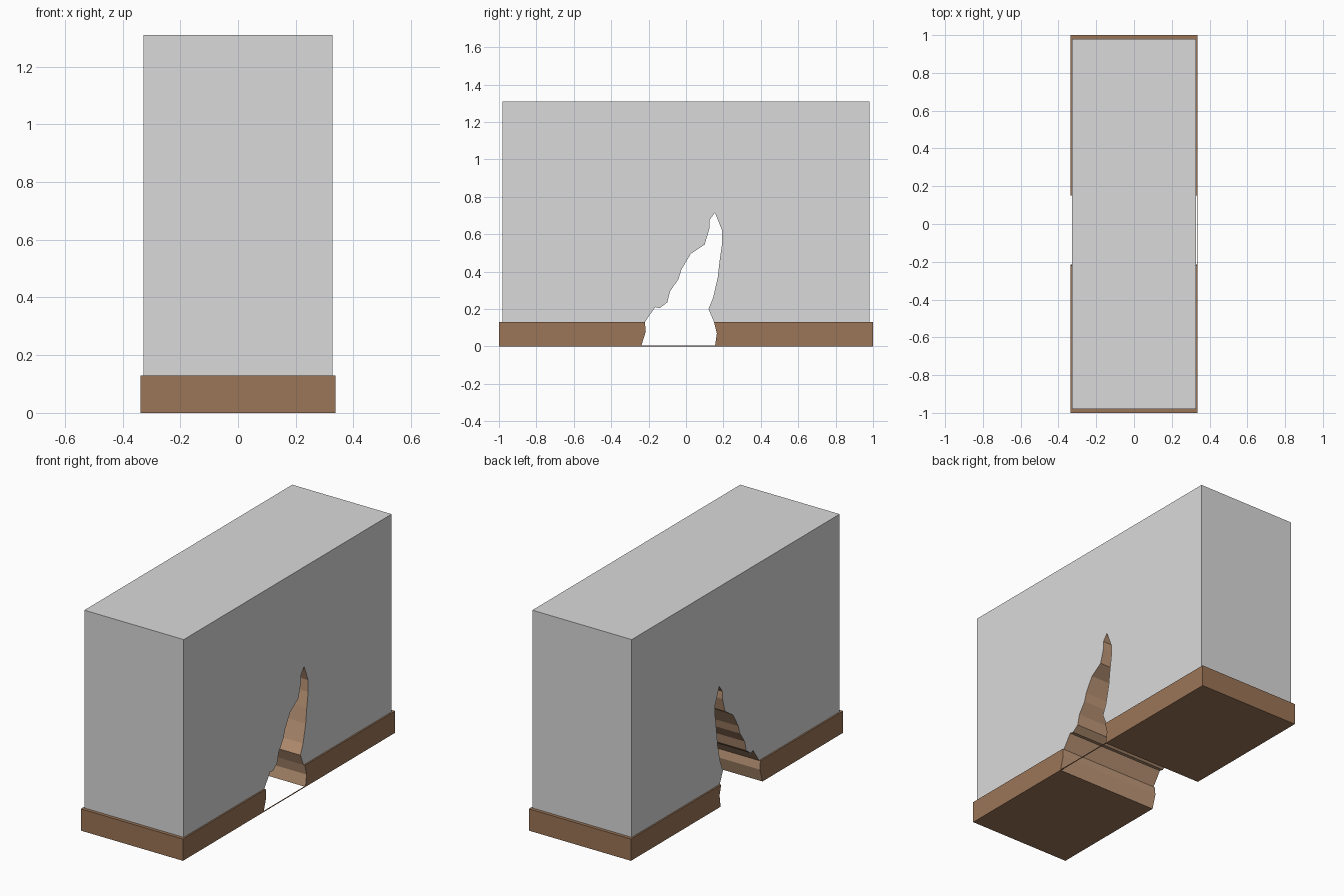
import bpy, bmesh

if "Cube" in bpy.data.objects:
    bpy.data.objects.remove(bpy.data.objects["Cube"])

def material(name, rgb):
    m = bpy.data.materials.new(name)
    m.diffuse_color = (*rgb, 1)
    m.use_nodes = True
    m.node_tree.nodes["Principled BSDF"].inputs["Base Color"].default_value = m.diffuse_color
    return m

GREY = material("grey plaster", (0.70, 0.70, 0.70))
BROWN = material("brown skirting", (0.33, 0.176, 0.095))
TAN = material("tan broken lining", (0.53, 0.32, 0.195))

BASE_Z = 0.13      # top of the skirting
# jagged hole outline (y, z), split at the skirting top
LEFT_LOW = [(-0.24, 0), (-0.215, 0.08), (-0.22, BASE_Z)]
HOLE = [(-0.22, BASE_Z), (-0.165, 0.21), (-0.14, 0.205), (-0.10, 0.235), (-0.085, 0.295),
        (-0.04, 0.36), (-0.025, 0.41), (0.025, 0.495), (0.10, 0.545), (0.125, 0.63),
        (0.125, 0.675), (0.155, 0.715), (0.193, 0.62), (0.193, 0.55), (0.18, 0.46),
        (0.17, 0.37), (0.145, 0.26), (0.12, 0.20), (0.15, BASE_Z)]
RIGHT_LOW = [(0.15, BASE_Z), (0.165, 0.07), (0.155, 0)]

def slab(name, hx, jagged, rest, outer):
    """Extrude a (y, z) outline across x; the jagged edges get the lining colour."""
    outline = jagged + rest
    bm = bmesh.new()
    a = [bm.verts.new((-hx, y, z)) for y, z in outline]
    b = [bm.verts.new((hx, y, z)) for y, z in outline]
    n = len(outline)
    bm.faces.new(a)
    bm.faces.new(b[::-1])
    for i in range(n):
        j = (i + 1) % n
        f = bm.faces.new((a[i], b[i], b[j], a[j]))
        f.material_index = 1 if i < len(jagged) - 1 else 0
    bmesh.ops.recalc_face_normals(bm, faces=bm.faces)
    big = [f for f in bm.faces if len(f.verts) > 4]
    bmesh.ops.triangulate(bm, faces=big)
    me = bpy.data.meshes.new(name)
    bm.to_mesh(me)
    bm.free()
    me.materials.append(outer)
    me.materials.append(TAN)
    ob = bpy.data.objects.new(name, me)
    bpy.context.collection.objects.link(ob)
    return ob

# plaster wall with the broken hole
slab("wall", 0.328, HOLE, [(0.98, BASE_Z), (0.98, 1.31), (-0.98, 1.31), (-0.98, BASE_Z)], GREY)

# skirting blocks either side of the hole
slab("skirting_front", 0.337, LEFT_LOW, [(-1, BASE_Z), (-1, 0)], BROWN)
slab("skirting_back", 0.337, RIGHT_LOW, [(1, 0), (1, BASE_Z)], BROWN)

# thin sliver of skirting left across the hole on the right side
bpy.ops.mesh.primitive_cube_add(size=1, location=(0.335, -0.04, 0.002))
strip = bpy.context.object
strip.name = "skirting_sliver"
strip.scale = (0.004, 0.41, 0.004)
strip.data.materials.append(BROWN)
